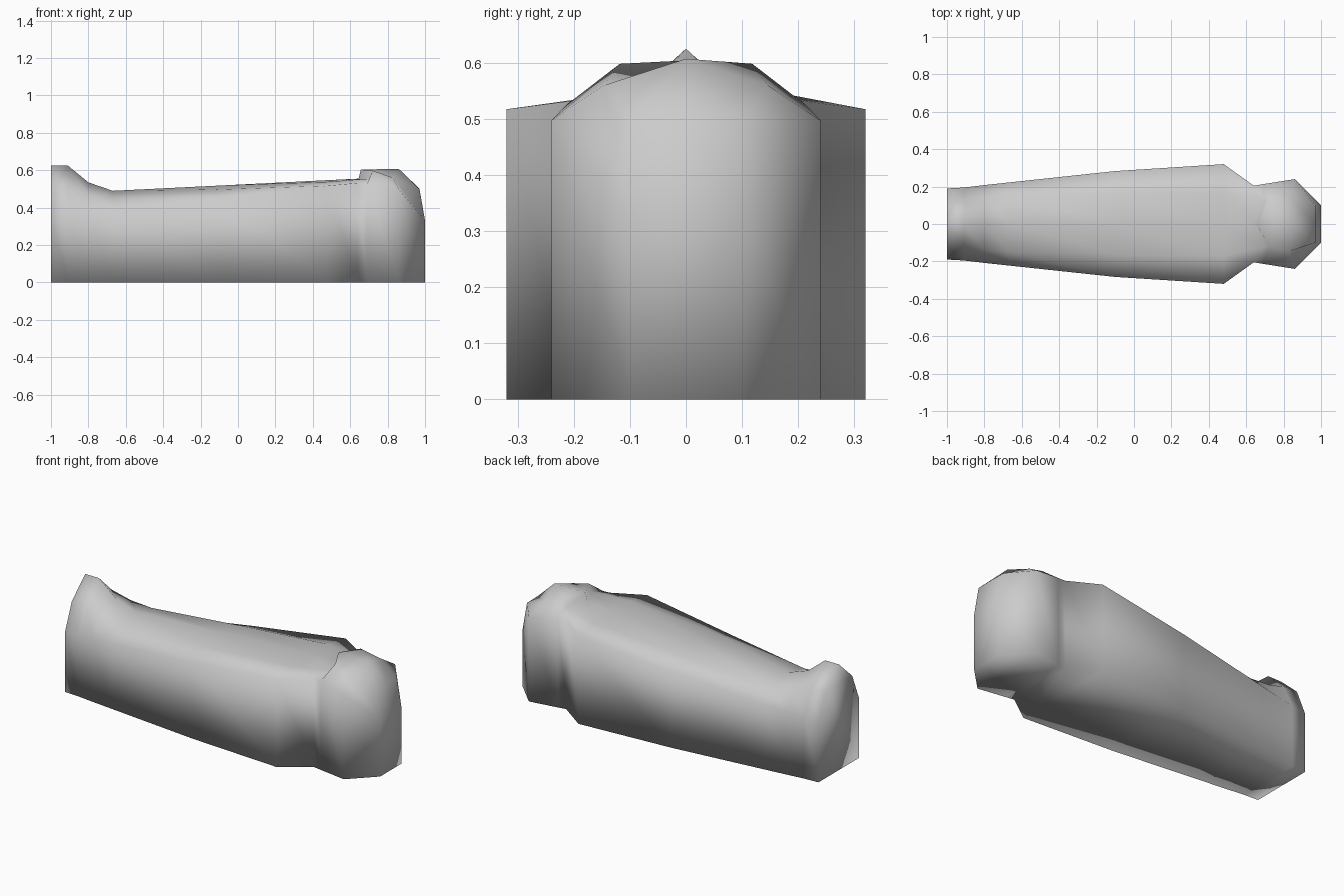
import bpy, bmesh

if "Cube" in bpy.data.objects:
    bpy.data.objects.remove(bpy.data.objects["Cube"])

# Single stone-grey colour
grey = bpy.data.materials.new("stone_grey")
grey.diffuse_color = (0.6, 0.6, 0.6, 1)
grey.use_nodes = True
grey.node_tree.nodes["Principled BSDF"].inputs["Base Color"].default_value = grey.diffuse_color

# Half sections from foot to head: rim (x, y, z), shoulder of lid (x, y, z), ridge (x, z)
sections = [
    ((-1.00, .190, .350), (-1.00, .125, .510), (-1.00, .625)),  # foot end
    ((-0.91, .195, .360), (-0.91, .120, .510), (-0.91, .625)),
    ((-0.80, .208, .370), (-0.80, .140, .470), (-0.80, .535)),  # ankle
    ((-0.67, .222, .385), (-0.67, .150, .455), (-0.67, .490)),
    ((-0.10, .283, .450), (-0.10, .165, .497), (-0.10, .518)),  # hips
    ((0.48, .320, .517), (0.48, .170, .538), (0.48, .547)),     # shoulders
    ((0.64, .205, .532), (0.70, .120, .555), (0.645, .555)),    # neck
    ((0.69, .213, .525), (0.72, .118, .598), (0.657, .604)),    # step up to face
    ((0.86, .240, .497), (0.83, .145, .560), (0.86, .607)),     # widest part of head
    ((1.00, .100, .330), (0.97, .100, .500), (0.97, .502)),     # crown
]

bm = bmesh.new()
rings = []
for rim, mid, (rx, rz) in sections:
    half = [(rim[0], rim[1], 0), rim, mid]
    ring = half + [(rx, 0, rz)] + [(x, -y, z) for x, y, z in reversed(half)]
    rings.append([bm.verts.new(p) for p in ring])

# Skin the sections, including the flat underside
for a, b in zip(rings, rings[1:]):
    n = len(a)
    for i in range(n):
        j = (i + 1) % n
        bm.faces.new((a[i], a[j], b[j], b[i]))

# Foot and crown end caps
bm.faces.new(rings[0])
bm.faces.new(rings[-1])
bmesh.ops.recalc_face_normals(bm, faces=bm.faces)

mesh = bpy.data.meshes.new("coffin_body")
bm.to_mesh(mesh)
bm.free()
mesh.materials.append(grey)
for p in mesh.polygons:
    p.use_smooth = True
body = bpy.data.objects.new("coffin_body", mesh)
bpy.context.collection.objects.link(body)
